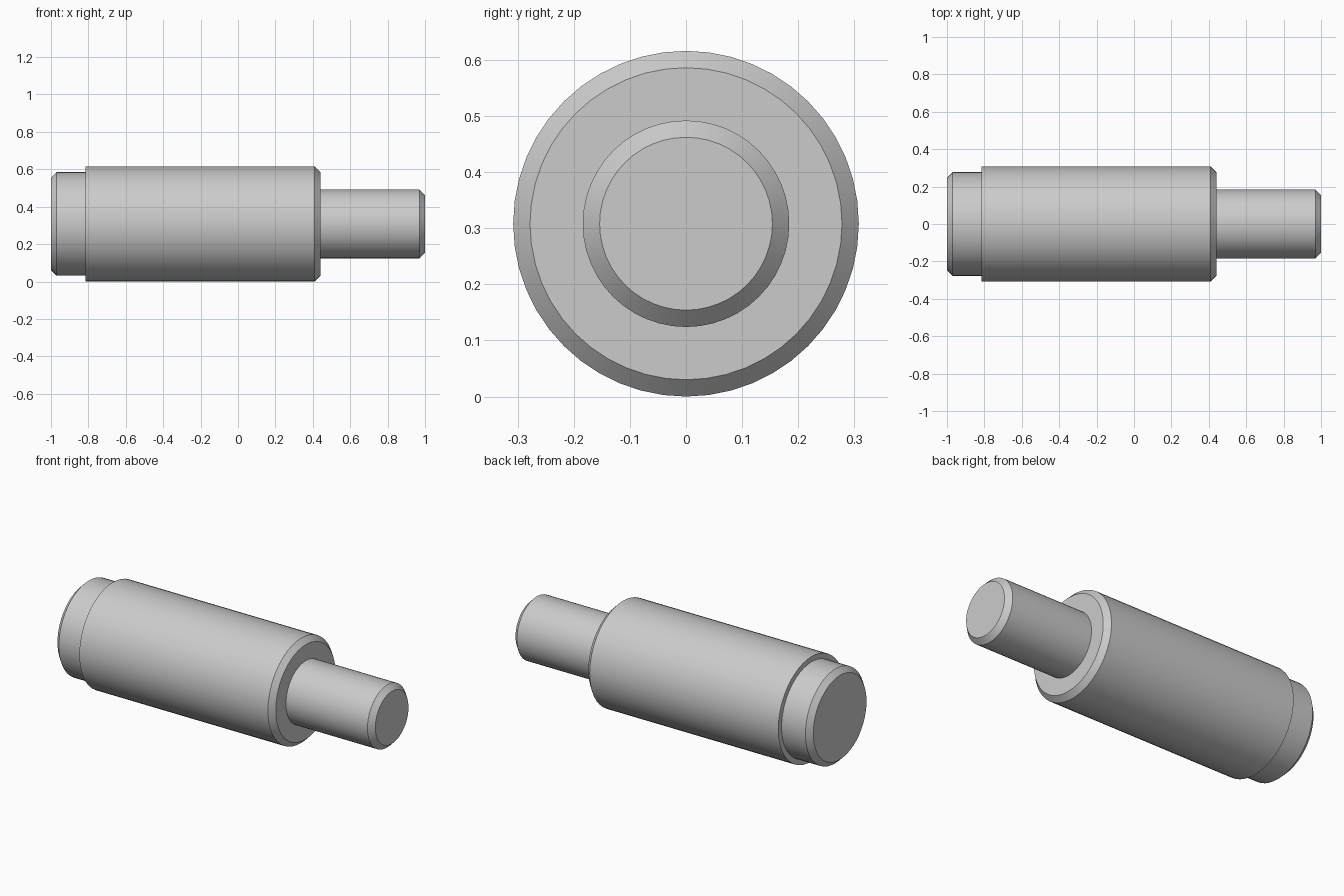
import bpy, bmesh, math

cube = bpy.data.objects.get("Cube")
if cube:
    bpy.data.objects.remove(cube, do_unlink=True)

SIDES = 48
BODY_R, COLLAR_R, SHAFT_R = 0.308, 0.277, 0.184
CHAMFER = 0.03

# Plain grey metal
grey = bpy.data.materials.new("grey_metal")
grey.use_nodes = True
colour = (0.6, 0.6, 0.6, 1)
grey.diffuse_color = colour
grey.node_tree.nodes["Principled BSDF"].inputs["Base Color"].default_value = colour

# Stepped profile along the axis: (x, radius)
profile = [
    (-1, COLLAR_R - CHAMFER), (-1 + CHAMFER, COLLAR_R),          # collar
    (-0.815, COLLAR_R), (-0.815, BODY_R),                        # rear shoulder
    (0.44 - CHAMFER, BODY_R), (0.44, BODY_R - CHAMFER),          # body
    (0.44, SHAFT_R), (1 - CHAMFER, SHAFT_R),                     # shaft
    (1, SHAFT_R - CHAMFER),
]

# Turn the profile into rings and bridge them
bm = bmesh.new()
rings = []
for x, r in profile:
    ring = []
    for i in range(SIDES):
        a = math.tau * i / SIDES
        ring.append(bm.verts.new((x, r * math.cos(a), BODY_R + r * math.sin(a))))
    rings.append(ring)
for a, b in zip(rings, rings[1:]):
    for i in range(SIDES):
        j = (i + 1) % SIDES
        bm.faces.new((a[i], a[j], b[j], b[i]))
bm.faces.new(rings[0])
bm.faces.new(rings[-1])
bmesh.ops.recalc_face_normals(bm, faces=bm.faces)

mesh = bpy.data.meshes.new("stepped_pin")
bm.to_mesh(mesh)
bm.free()
mesh.materials.append(grey)
pin = bpy.data.objects.new("stepped_pin", mesh)
bpy.context.collection.objects.link(pin)

# Smooth sides, crisp chamfer edges
bpy.ops.object.select_all(action='DESELECT')
pin.select_set(True)
bpy.context.view_layer.objects.active = pin
bpy.ops.object.shade_smooth_by_angle(angle=math.radians(30))
